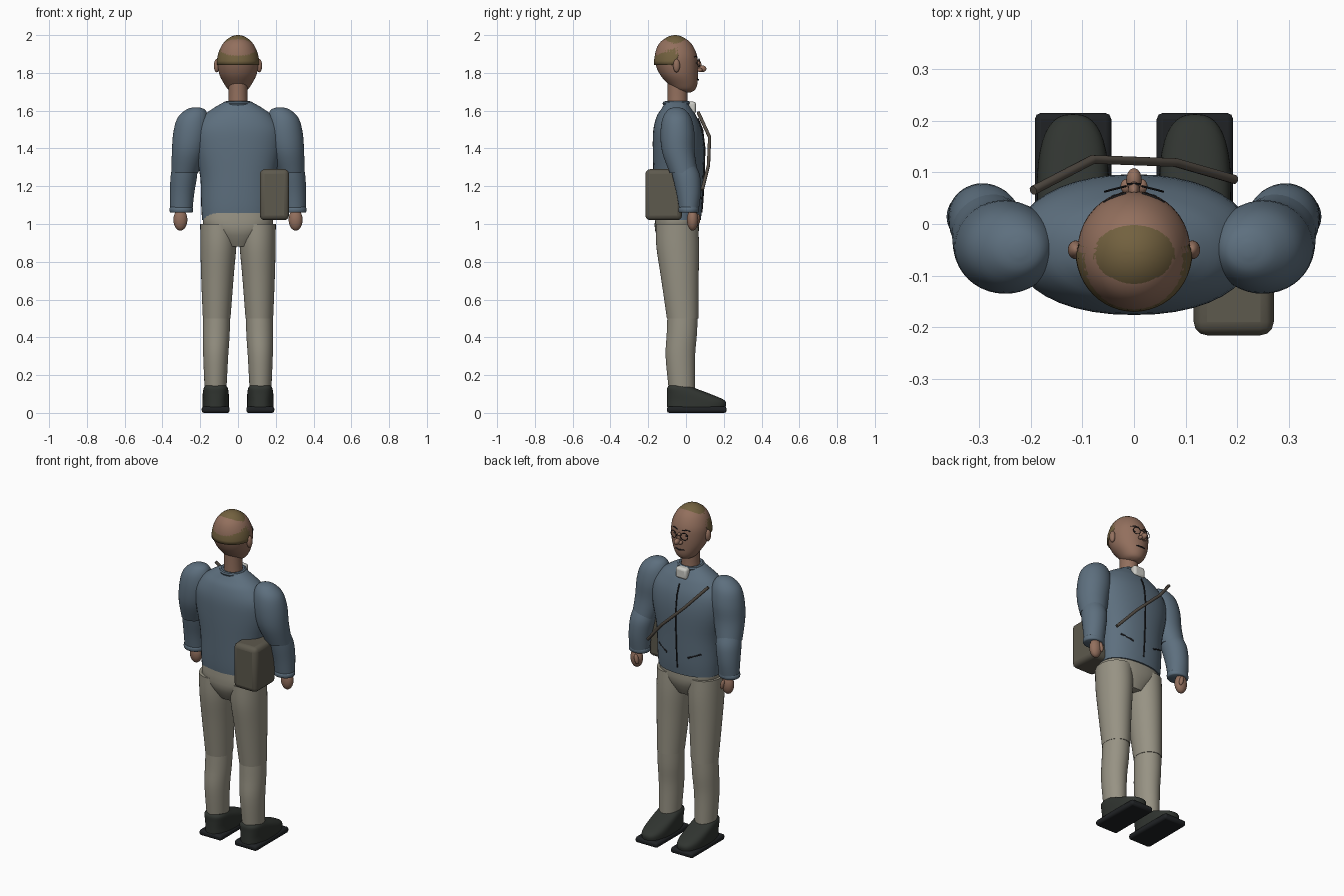
import bpy, bmesh
from math import sin, cos, pi, radians
from mathutils import Vector

if "Cube" in bpy.data.objects:
    bpy.data.objects.remove(bpy.data.objects["Cube"], do_unlink=True)


def material(name, r, g, b):
    m = bpy.data.materials.new(name)
    m.use_nodes = True
    m.diffuse_color = (r, g, b, 1)
    bsdf = m.node_tree.nodes["Principled BSDF"]
    bsdf.inputs["Base Color"].default_value = (r, g, b, 1)
    bsdf.inputs["Roughness"].default_value = 0.8
    return m


JACKET = material("jacket_cloth", .11, .16, .21)
TROUSER = material("trouser_cloth", .31, .29, .23)
SKIN = material("skin", .29, .16, .11)
HAIR = material("hair", .17, .12, .05)
SHOE = material("shoe_leather", .03, .035, .03)
SOLE = material("sole_rubber", .014, .016, .018)
BAG = material("bag_canvas", .11, .1, .075)
STRAP = material("strap_webbing", .09, .075, .06)
DARK = material("dark_trim", .012, .012, .014)
WHITE = material("pale_cloth", .6, .6, .56)


def finish(ob, name, mat, angle=40):
    ob.name = name
    ob.data.materials.append(mat)
    bpy.ops.object.select_all(action='DESELECT')
    ob.select_set(True)
    bpy.context.view_layer.objects.active = ob
    bpy.ops.object.shade_smooth_by_angle(angle=radians(angle))
    return ob


def from_bmesh(bm, name, mat):
    bmesh.ops.recalc_face_normals(bm, faces=bm.faces)
    me = bpy.data.meshes.new(name)
    bm.to_mesh(me)
    bm.free()
    ob = bpy.data.objects.new(name, me)
    bpy.context.collection.objects.link(ob)
    return finish(ob, name, mat)


def smooth_rings(rings, steps):
    """Catmull-Rom interpolation between cross-sections."""
    v = [Vector(r) for r in rings]
    out = []
    for i in range(len(v) - 1):
        a, b, c, d = v[max(i - 1, 0)], v[i], v[i + 1], v[min(i + 2, len(v) - 1)]
        for k in range(steps):
            t = k / steps
            out.append(b + (c - a) * t / 2 + (a * 2 - b * 5 + c * 4 - d) * t**2 / 2
                       + (b * 3 - a - c * 3 + d) * t**3 / 2)
    return out + [v[-1]]


def loft(name, mat, rings, power=2, side=1, steps=4, n=40):
    """Skin through (x, y, z, half width, half depth) sections."""
    bm = bmesh.new()
    loops = []
    for x, y, z, rx, ry in smooth_rings(rings, steps):
        loop = []
        for k in range(n):
            c, s = cos(2 * pi * k / n), sin(2 * pi * k / n)
            px = abs(c) ** (2 / power) * (1 if c > 0 else -1)
            py = abs(s) ** (2 / power) * (1 if s > 0 else -1)
            loop.append(bm.verts.new((side * (x + rx * px), y + ry * py, z)))
        loops.append(loop)
    for lo, hi in zip(loops, loops[1:]):
        for k in range(n):
            j = (k + 1) % n
            bm.faces.new((lo[k], lo[j], hi[j], hi[k]))
    bm.faces.new(loops[0])
    bm.faces.new(loops[-1])
    return from_bmesh(bm, name, mat)


def ball(name, mat, loc, radii, tilt=0):
    bpy.ops.mesh.primitive_uv_sphere_add(segments=24, ring_count=14, radius=1, location=loc)
    ob = bpy.context.object
    ob.scale = radii
    ob.rotation_euler.y = tilt
    return finish(ob, name, mat)


def box(name, mat, loc, size, bevel, segments=3):
    bpy.ops.mesh.primitive_cube_add(size=1, location=loc)
    ob = bpy.context.object
    ob.scale = size
    bpy.ops.object.transform_apply(location=False, rotation=False)
    mod = ob.modifiers.new("rounded", 'BEVEL')
    mod.width, mod.segments = bevel, segments
    return finish(ob, name, mat)


def ring(name, mat, loc, major, minor, rot=(0, 0, 0)):
    bpy.ops.mesh.primitive_torus_add(location=loc, rotation=rot, major_radius=major,
                                     minor_radius=minor, major_segments=32, minor_segments=8)
    return finish(bpy.context.object, name, mat)


def cord(name, mat, points, radius):
    cu = bpy.data.curves.new(name, 'CURVE')
    cu.dimensions = '3D'
    cu.bevel_depth, cu.bevel_resolution, cu.use_fill_caps = radius, 2, True
    sp = cu.splines.new('POLY')
    sp.points.add(len(points) - 1)
    for p, co in zip(sp.points, points):
        p.co = (*co, 1)
    cu.materials.append(mat)
    ob = bpy.data.objects.new(name, cu)
    bpy.context.collection.objects.link(ob)
    return ob


# Jacket body, collar and trouser seat
loft("jacket_body", JACKET, [
    (0, -.04, 1.02, .19, .118), (0, -.04, 1.1, .195, .126), (0, -.04, 1.25, .2, .132),
    (0, -.04, 1.4, .23, .136), (0, -.045, 1.5, .23, .128), (0, -.05, 1.57, .185, .105),
    (0, -.05, 1.61, .135, .08), (0, -.05, 1.645, .075, .058)], power=2.2)
ring("jacket_collar", JACKET, (0, -.048, 1.638), .064, .012)
loft("trouser_seat", TROUSER, [
    (0, -.045, .88, .075, .075), (0, -.047, .94, .135, .108),
    (0, -.048, .99, .185, .118), (0, -.048, 1.06, .18, .114)], power=2.3, steps=2)

# Jacket front details
cord("zip", DARK, [(0, .083, 1.06), (0, .089, 1.13), (0, .095, 1.25), (0, .099, 1.4),
                   (0, .087, 1.5), (0, .063, 1.56)], .004)
box("neck_cloth", WHITE, (0, .03, 1.615), (.075, .045, .065), .014)
cord("bag_strap", STRAP, [(-.195, .065, 1.59), (-.08, .125, 1.46),
                          (.08, .119, 1.31), (.195, .086, 1.18)], .009)
box("shoulder_bag", BAG, (.193, -.118, 1.155), (.155, .195, .27), .026)

# Neck and head
loft("neck", SKIN, [(0, -.045, 1.6, .054, .055), (0, -.045, 1.68, .05, .053),
                    (0, -.045, 1.78, .05, .053)])
loft("head", SKIN, [
    (0, 0, 1.697, .02, .025), (0, -.008, 1.71, .05, .055), (0, -.017, 1.74, .072, .077),
    (0, -.037, 1.79, .098, .1), (0, -.05, 1.85, .109, .113), (0, -.054, 1.9, .105, .11),
    (0, -.057, 1.95, .083, .089), (0, -.057, 1.98, .05, .056), (0, -.057, 1.992, .01, .01)])


def hair_cap():
    """Domed cap whose lower edge climbs from nape to forehead."""
    bm = bmesh.new()
    n, rows = 48, 12
    top = bm.verts.new((0, -.058, 2))
    loops = []
    for r in range(1, rows + 1):
        loop = []
        for k in range(n):
            a = 2 * pi * k / n
            t = min(max((sin(a) + .1) / .45, 0), 1)
            edge = 1.843 + .085 * t * t * (3 - 2 * t)
            h = (edge - 1.843) / .157
            phi = (pi / 2 - h * 1.02) * r / rows
            s = sin(phi)
            loop.append(bm.verts.new((.113 * s * cos(a), -.055 - .003 * cos(phi)
                                      + .115 * s * sin(a), 1.843 + .157 * cos(phi))))
        loops.append(loop)
    for k in range(n):
        j = (k + 1) % n
        bm.faces.new((top, loops[0][k], loops[0][j]))
        for lo, hi in zip(loops, loops[1:]):
            bm.faces.new((lo[k], hi[k], hi[j], lo[j]))
    ob = from_bmesh(bm, "hair", HAIR)
    mod = ob.modifiers.new("thickness", 'SOLIDIFY')
    mod.thickness = .008
    mod.offset = -1


hair_cap()

# Face
ball("nose_bridge", SKIN, (0, .064, 1.84), (.012, .018, .03))
ball("nose_tip", SKIN, (0, .085, 1.822), (.015, .023, .018))
cord("mouth", DARK, [(-.028, .056, 1.767), (0, .065, 1.764), (.028, .056, 1.767)], .004)
cord("glasses_bridge", DARK, [(-.014, .077, 1.857), (.014, .077, 1.857)], .002)

for side, label in ((1, "left"), (-1, "right")):
    def pos(x, y, z):
        return (side * x, y, z)

    # Facial features that come in pairs
    ball(label + "_ear", SKIN, pos(.113, -.05, 1.838), (.015, .018, .035))
    ball(label + "_nostril", SKIN, pos(.015, .073, 1.815), (.011, .014, .011))
    ball(label + "_eye", DARK, pos(.036, .049, 1.852), (.011, .008, .007))
    ring(label + "_lens_rim", DARK, pos(.036, .068, 1.853), .021, .002, (pi / 2, 0, -side * .25))
    cord(label + "_eyebrow", DARK, [pos(.016, .059, 1.883), pos(.036, .053, 1.888),
                                    pos(.058, .041, 1.882)], .003)

    # Sleeve, cuff and hand
    loft(label + "_upper_sleeve", JACKET, [
        (.222, -.05, 1.618, .012, .012), (.225, -.05, 1.605, .05, .045),
        (.238, -.048, 1.56, .083, .076), (.248, -.045, 1.48, .095, .09),
        (.262, -.04, 1.38, .088, .086), (.282, -.012, 1.27, .071, .074)], side=side)
    loft(label + "_forearm_sleeve", JACKET, [
        (.28, -.015, 1.31, .066, .068), (.287, .002, 1.25, .07, .073),
        (.296, .014, 1.16, .064, .064), (.3, .016, 1.065, .058, .05)], side=side)
    loft(label + "_cuff", JACKET, [
        (.3, .014, 1.06, .056, .048), (.3, .014, 1.066, .062, .054),
        (.3, .014, 1.085, .062, .054), (.3, .014, 1.09, .056, .048)], side=side, steps=2)
    ball(label + "_hand", SKIN, pos(.305, .035, 1.022), (.037, .03, .057))
    ball(label + "_thumb", SKIN, pos(.288, .062, 1.025), (.012, .013, .03), side * .2)

    # Trouser leg
    loft(label + "_thigh", TROUSER, [
        (.103, -.048, 1.0, .097, .112), (.104, -.044, .88, .095, .113),
        (.109, -.033, .72, .086, .1), (.113, -.018, .5, .073, .083)], side=side)
    loft(label + "_shin", TROUSER, [
        (.113, -.018, .53, .071, .08), (.115, -.022, .42, .071, .08),
        (.118, -.03, .3, .066, .078), (.119, -.022, .13, .058, .07)], side=side)

    # Slanted pocket slit
    cord(label + "_pocket", DARK, [pos(.07, .082, 1.135), pos(.14, .055, 1.165)], .005)

    # Shoe
    box(label + "_sole", SOLE, pos(.118, .057, .017), (.148, .316, .034), .012, 2)
    loft(label + "_shoe", SHOE, [
        (.118, .055, .03, .07, .155), (.118, .053, .065, .07, .153),
        (.118, .015, .1, .069, .115), (.118, -.025, .13, .064, .075),
        (.118, -.035, .146, .054, .055)], power=2.6, side=side)
